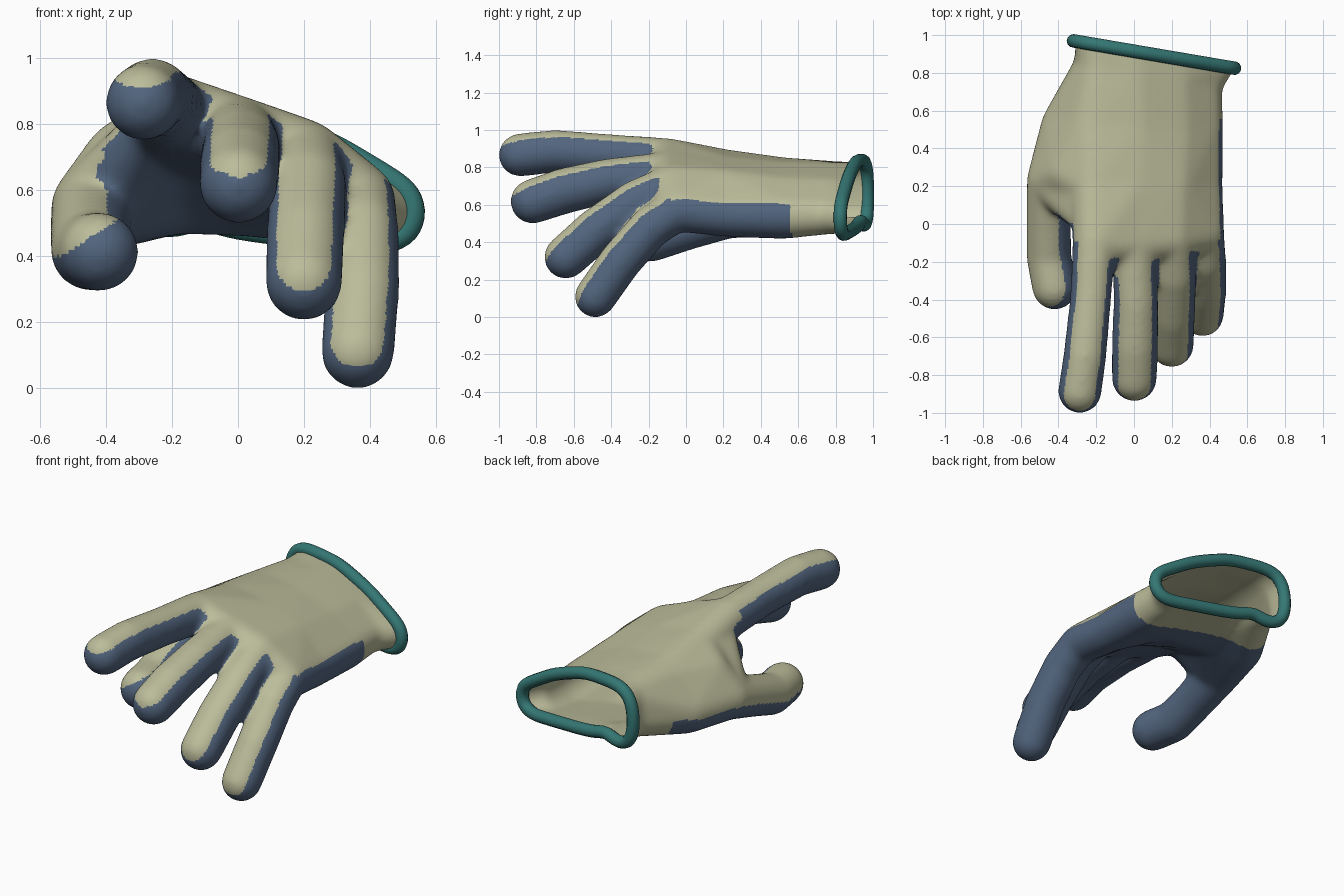
import bpy, bmesh, math
from mathutils import Vector as V

if "Cube" in bpy.data.objects:
    bpy.data.objects.remove(bpy.data.objects["Cube"])


def material(name, rgb):
    m = bpy.data.materials.new(name)
    m.diffuse_color = (*rgb, 1)
    m.use_nodes = True
    m.node_tree.nodes["Principled BSDF"].inputs["Base Color"].default_value = m.diffuse_color
    return m


TAN = material("knit tan", (0.50, 0.50, 0.325))
BLUE = material("rubber blue", (0.085, 0.13, 0.21))
TEAL = material("cuff teal", (0.035, 0.185, 0.175))
SKEW = 0.17                      # the wrist opening is slanted: y + SKEW * x is constant


def add_object(name, data, mats):
    ob = bpy.data.objects.new(name, data)
    bpy.context.collection.objects.link(ob)
    for m in mats:
        data.materials.append(m)
    return ob


def evaluated_mesh(ob):
    dg = bpy.context.evaluated_depsgraph_get()
    return bpy.data.meshes.new_from_object(ob.evaluated_get(dg))


def hull(target, balls):
    """Convex skin around balls (x, y, z, r), added to the target bmesh."""
    bm = bmesh.new()
    for x, y, z, r in balls:
        g = bmesh.ops.create_icosphere(bm, subdivisions=3, radius=r + 0.004)
        bmesh.ops.translate(bm, verts=g["verts"], vec=(x, y, z))
    pts = [v.co.copy() for v in bm.verts]
    bm.clear()
    for p in pts:
        bm.verts.new(p)
    bmesh.ops.convex_hull(bm, input=bm.verts[:])
    bmesh.ops.delete(bm, geom=[v for v in bm.verts if not v.link_faces], context="VERTS")
    bmesh.ops.recalc_face_normals(bm, faces=bm.faces[:])
    tmp = bpy.data.meshes.new("tmp")
    bm.to_mesh(tmp)
    bm.free()
    target.from_mesh(tmp)
    bpy.data.meshes.remove(tmp)


def slanted(base, pts):
    return [(x, base - SKEW * x, z, r) for x, z, r in pts]


# Palm stations; columns are thumb, index, middle, ring, little
lip = [(-0.20, 0.60, 0.105), (-0.18, 0.705, 0.123), (0, 0.66, 0.157), (0.22, 0.607, 0.132), (0.445, 0.535, 0.085)]
stations = [
    [(-0.44, 0.23, 0.55, 0.125), (-0.21, 0.2, 0.77, 0.125), (0, 0.2, 0.732, 0.13), (0.2, 0.2, 0.668, 0.13), (0.355, 0.2, 0.545, 0.112)],
    [(-0.36, 0.52, 0.56, 0.13), (-0.2, 0.52, 0.66, 0.19), (0, 0.5, 0.65, 0.185), (0.2, 0.5, 0.605, 0.16), (0.35, 0.52, 0.54, 0.12)],
    slanted(0.80, [(-0.20, 0.6, 0.115), (-0.18, 0.705, 0.122), (0, 0.66, 0.163), (0.2, 0.612, 0.142), (0.36, 0.545, 0.102)]),
    slanted(0.92, lip),
    slanted(1.10, lip),
]
# Fingers, from knuckle to tip
fingers = [
    [(-0.21, -0.1, 0.842, 0.112), (-0.23, -0.4, 0.868, 0.106), (-0.26, -0.7, 0.887, 0.111), (-0.287, -0.887, 0.866, 0.113)],
    [(0, -0.1, 0.77, 0.112), (0.01, -0.42, 0.728, 0.116), (0.005, -0.65, 0.675, 0.12), (0.002, -0.82, 0.618, 0.117)],
    [(0.2, -0.08, 0.7, 0.112), (0.212, -0.27, 0.615, 0.114), (0.205, -0.48, 0.465, 0.116), (0.2, -0.643, 0.32, 0.114)],
    [(0.365, -0.05, 0.57, 0.11), (0.375, -0.19, 0.48, 0.11), (0.378, -0.35, 0.3, 0.11), (0.363, -0.485, 0.108, 0.109)],
]
thumb = [stations[0][0], (-0.452, 0, 0.475, 0.116), (-0.45, -0.18, 0.415, 0.116), (-0.42, -0.335, 0.413, 0.117)]

# Rough hand from hulls, also noting bones that later decide the colours
hand = bmesh.new()
bones = []
column_up = [V((-0.55, 0, 0.83)), V((-0.2, 0, 0.98)), V((0, 0, 1)), V((0.15, 0, 0.99)), V((0.2, 0, 0.98))]
column_limit = [0.45, 0.5, 0.5, 0.5, 0.7]


def bone(a, b, up, limit):
    bones.append((V(a[:3]), V(b[:3]) - V(a[:3]), a[3], b[3], up, limit))


for s, t in zip(stations, stations[1:]):
    for i in range(4):
        hull(hand, [s[i], s[i + 1], t[i], t[i + 1]])
    for i in range(5):
        bone(s[i], t[i], column_up[i], column_limit[i])
for i, f in enumerate(fingers):
    if i < 3:
        hull(hand, [f[0], fingers[i + 1][0], stations[0][i + 1], stations[0][i + 2]])
    bone(f[0], stations[0][i + 1], column_up[i + 1], column_limit[i + 1])
    for a, b in zip(f, f[1:]):
        hull(hand, [a, b])
        along = (V(b[:3]) - V(a[:3])).normalized()
        up = along.cross(V((1, 0, 0))).normalized()
        bone(a, b, up + along * (0.2 if b is f[-1] else 0), 0.69)
for a, b in zip(thumb, thumb[1:]):
    hull(hand, [a, b])
    bone(a, b, column_up[0], 0.45)
# Web and rounded muscle between thumb and index finger
hull(hand, [stations[0][0], stations[0][1], (-0.29, 0.03, 0.78, 0.06)])
hull(hand, [stations[0][0], stations[0][1], stations[1][0], stations[1][1], (-0.345, 0.27, 0.69, 0.12)])

rough_mesh = bpy.data.meshes.new("rough_hand")
hand.to_mesh(rough_mesh)
hand.free()
rough = add_object("rough_hand", rough_mesh, [])
rm = rough.modifiers.new("fuse", "REMESH")
rm.mode = "VOXEL"
rm.voxel_size = 0.0125
sm = rough.modifiers.new("soften", "SMOOTH")
sm.factor = 0.5
sm.iterations = 36
glove_mesh = evaluated_mesh(rough)
bpy.data.objects.remove(rough)

# Cut the wrist open
bm = bmesh.new()
bm.from_mesh(glove_mesh)
bmesh.ops.bisect_plane(bm, geom=bm.verts[:] + bm.edges[:] + bm.faces[:], dist=1e-5,
                       plane_co=(0, 0.915, 0), plane_no=(SKEW, 1, 0), clear_outer=True)


def is_blue(p, n):
    if p.y + SKEW * p.x > 0.635:
        return False
    best = None
    for a, d, ra, rb, up, limit in bones:
        t = min(1, max(0, (p - a).dot(d) / d.length_squared))
        gap = (p - a - d * t).length - ra - (rb - ra) * t
        if best is None or gap < best[0]:
            best = (gap, up, limit)
    return n.dot(best[1]) < best[2]


# Blue grip coating on the palm side
glove_mesh.materials.clear()
for m in (TAN, BLUE, TAN, TAN):
    glove_mesh.materials.append(m)
bm.normal_update()
for f in bm.faces:
    f.smooth = True
    f.material_index = int(is_blue(f.calc_center_median(), f.normal))

# Ordered points around the opening
rim = [v.co.copy() for v in bm.verts if any(e.is_boundary for e in v.link_edges)
       and abs(v.co.y + SKEW * v.co.x - 0.915) < 0.01]
mid = V((0.1, 0.9, 0.64))
rim.sort(key=lambda p: math.atan2(p.z - mid.z, p.x - mid.x))
bm.to_mesh(glove_mesh)
bm.free()
glove = add_object("glove", glove_mesh, [])
wall = glove.modifiers.new("fabric thickness", "SOLIDIFY")
wall.thickness = 0.012
wall.offset = -1
wall.material_offset = 2
wall.material_offset_rim = 2

# Rolled cuff following the opening
N = len(rim)
loop = [sum((rim[(i + k) % N] for k in range(-6, 7)), V()) / 13 for i in range(0, N, 2)]
curve = bpy.data.curves.new("cuff_path", "CURVE")
curve.dimensions = "3D"
curve.bevel_depth = 0.036
curve.bevel_resolution = 4
sp = curve.splines.new("POLY")
sp.points.add(len(loop) - 1)
for pt, p in zip(sp.points, loop):
    out = V((p.x - mid.x, 0, p.z - mid.z)).normalized() * 0.014
    out.y = -SKEW * out.x
    pt.co = (*(p + out), 1)
sp.use_cyclic_u = True
path = add_object("cuff_path", curve, [])
cuff_mesh = evaluated_mesh(path)
bpy.data.objects.remove(path)
cuff_mesh.materials.clear()
cuff = add_object("cuff", cuff_mesh, [TEAL])
for p in cuff_mesh.polygons:
    p.use_smooth = True
    p.material_index = 0
